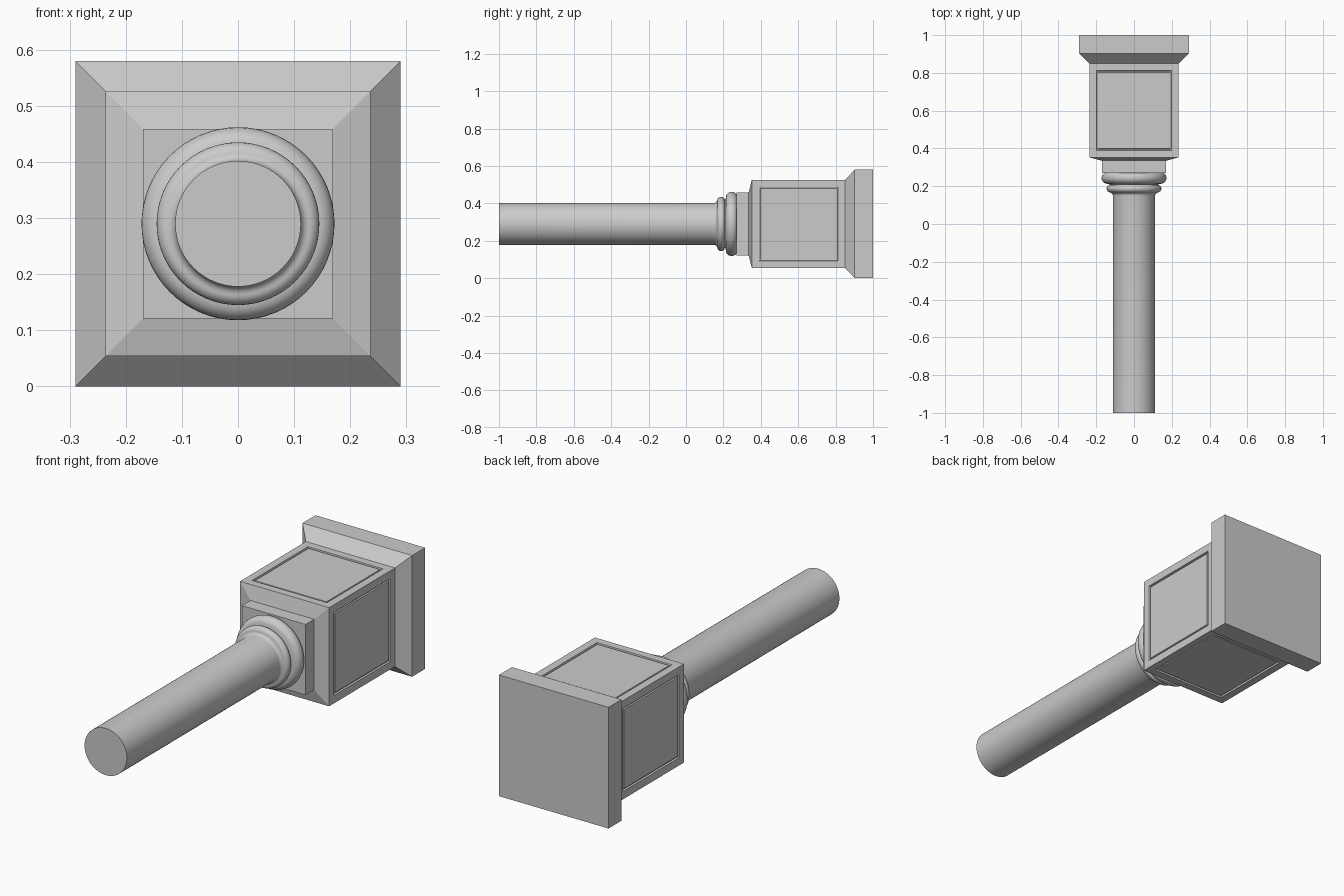
import bpy, bmesh, math
from mathutils import Vector

if "Cube" in bpy.data.objects:
    bpy.data.objects.remove(bpy.data.objects["Cube"])

CZ = 0.29  # height of the column axis, which runs along y


def loft(name, profile, sides, scale=1.0, turn=0.0):
    """Sweep (y, radius) points round the column axis, with capped ends."""
    bm = bmesh.new()
    rings = []
    for y, r in profile:
        ring = []
        for i in range(sides):
            a = turn + 2 * math.pi * i / sides
            ring.append(bm.verts.new((r * scale * math.cos(a), y,
                                      CZ + r * scale * math.sin(a))))
        rings.append(ring)
    for a, b in zip(rings, rings[1:]):
        for i in range(sides):
            j = (i + 1) % sides
            bm.faces.new((a[i], a[j], b[j], b[i]))
    bm.faces.new(rings[0])
    bm.faces.new(rings[-1])
    bmesh.ops.recalc_face_normals(bm, faces=bm.faces[:])
    mesh = bpy.data.meshes.new(name)
    obj = bpy.data.objects.new(name, mesh)
    bpy.context.collection.objects.link(obj)
    return obj, bm


def square(name, profile):
    return loft(name, profile, 4, math.sqrt(2), math.pi / 4)


def bulge(y0, y1, outer, steps=12):
    """Half-round moulding profile between y0 and y1."""
    h = (y1 - y0) / 2
    return [(y0 + h - h * math.cos(math.pi * i / steps),
             outer - h + h * math.sin(math.pi * i / steps))
            for i in range(steps + 1)]


# Square pedestal: plinth, sloped shoulder, die and flared foot slab
pedestal, bm = square("pedestal", [(0.27, 0.169), (0.335, 0.169), (0.352, 0.236),
                                   (0.85, 0.236), (0.902, 0.29), (1.0, 0.29)])

# Grooved panel on each of the four die faces
panels = [f for f in bm.faces if abs(f.normal.y) < 0.01
          and 0.5 < f.calc_center_median().y < 0.7]
for thickness, depth in ((0.053, 0), (0.003, -0.008), (0.007, 0), (0.003, 0.006)):
    bmesh.ops.inset_individual(bm, faces=panels, thickness=thickness, depth=depth)
bm.to_mesh(pedestal.data)
bm.free()

# Turned shaft with a small flare and two round mouldings
flare = [(0.15 + 0.016 * math.sin(t * math.pi / 10),
          0.128 - 0.016 * math.cos(t * math.pi / 10)) for t in range(6)]
profile = ([(-1.0, 0.112)] + flare + bulge(0.167, 0.208, 0.145)
           + [(0.211, 0.133)] + bulge(0.213, 0.275, 0.172))
shaft, bm = loft("column_shaft", profile, 64)
bm.to_mesh(shaft.data)
bm.free()
bpy.ops.object.select_all(action='DESELECT')
shaft.select_set(True)
bpy.context.view_layer.objects.active = shaft
bpy.ops.object.shade_smooth_by_angle(angle=math.radians(35))
